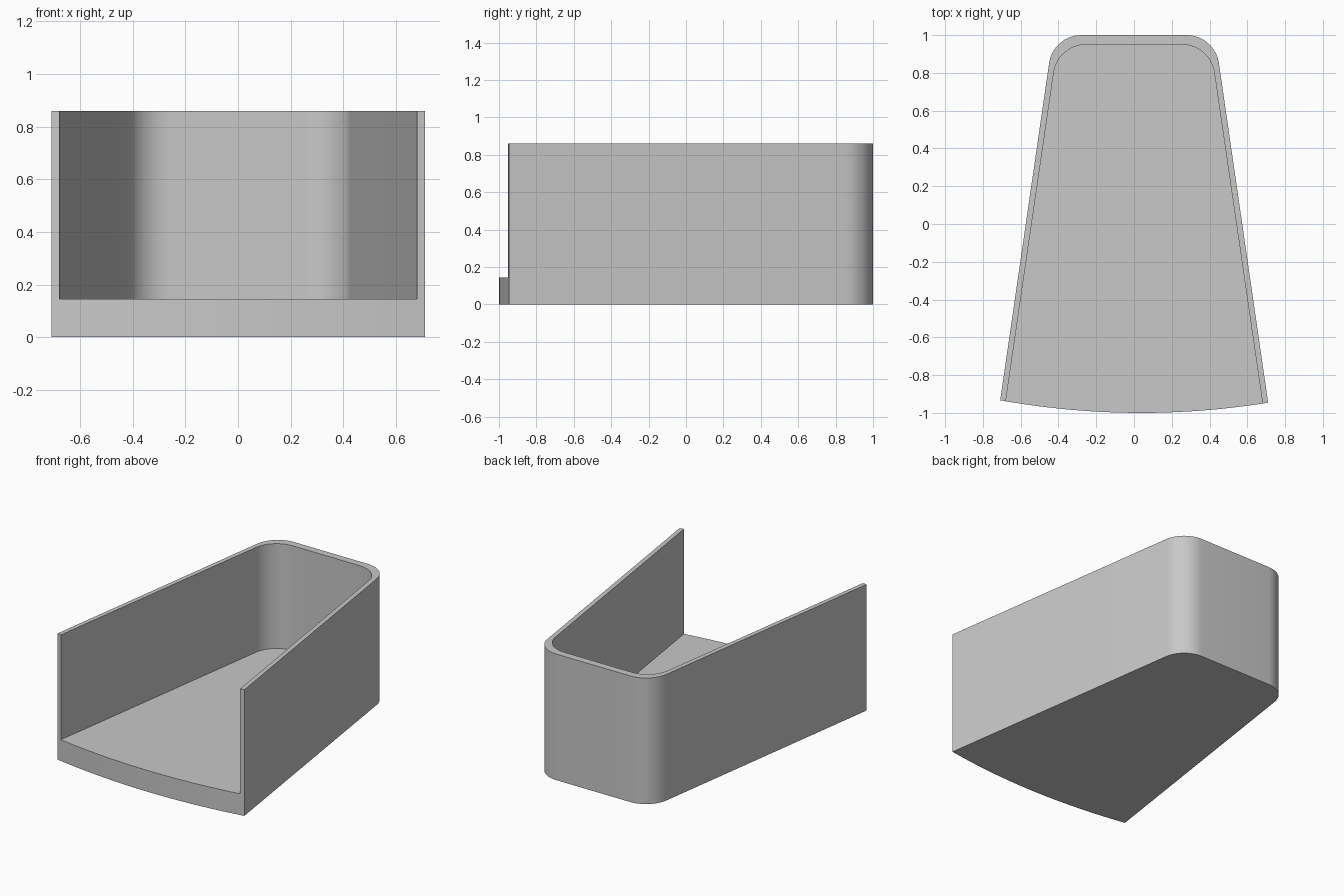
import bpy, bmesh
from math import atan, cos, sin, sqrt, pi, radians

if "Cube" in bpy.data.objects:
    bpy.data.objects.remove(bpy.data.objects["Cube"])

HEIGHT, FLOOR = 0.86, 0.145
RADIUS, STEPS = 0.173, 14


def front_y(x):
    """Shallow arc of the open front edge."""
    return -1 + (x - 0.038) ** 2 / 8.35


def u_outline(mid_width, slope, back):
    """Tapered U from the right front end, around the back, to the left."""
    cy = back - RADIUS
    cx = mid_width - slope * cy - RADIUS * sqrt(1 + slope ** 2)
    start = atan(slope)
    corner = []
    for i in range(STEPS + 1):
        a = start + (pi / 2 - start) * i / STEPS
        corner.append((cx + RADIUS * cos(a), cy + RADIUS * sin(a)))
    ends = []
    for side in (1, -1):
        y = -0.94
        for _ in range(6):
            x = side * (mid_width - slope * y)
            y = front_y(x)
        ends.append((x, y))
    mirrored = [(-x, y) for x, y in reversed(corner)]
    return [ends[0]] + corner + mirrored + [ends[1]]


outer = u_outline(0.573, 0.145, 1.0)
inner = u_outline(0.542, 0.146, 0.95)
x_left, x_right = inner[-1][0], inner[0][0]
arc = [x_left + (x_right - x_left) * i / 24 for i in range(25)]
arc = [(x, front_y(x)) for x in arc]

bm = bmesh.new()


def ring(points, z):
    return [bm.verts.new((x, y, z)) for x, y in points]


def strip(a, b):
    for i in range(len(a) - 1):
        bm.faces.new((a[i], a[i + 1], b[i + 1], b[i]))


out_low, out_top = ring(outer, 0), ring(outer, HEIGHT)
in_floor, in_top = ring(inner, FLOOR), ring(inner, HEIGHT)
arc_low = ring(arc, 0)
arc_floor = [in_floor[-1]] + ring(arc[1:-1], FLOOR) + [in_floor[0]]

# Outer wall, inner wall, rim and curved front lip
strip(out_low, out_top)
strip(in_floor, in_top)
strip(out_top, in_top)
strip(arc_low, arc_floor)

# Underside and tray floor
bm.faces.new(out_low + arc_low)
bm.faces.new(in_floor + arc_floor[1:-1])

# Front ends of the two side walls
for end, low in ((0, arc_low[-1]), (-1, arc_low[0])):
    bm.faces.new((out_low[end], low, in_floor[end], in_top[end], out_top[end]))

bmesh.ops.recalc_face_normals(bm, faces=bm.faces)
mesh = bpy.data.meshes.new("tapered_tray")
bm.to_mesh(mesh)
bm.free()

# Plain grey material
grey = bpy.data.materials.new("plain grey")
grey.use_nodes = True
colour = (0.58, 0.58, 0.58, 1)
grey.diffuse_color = colour
grey.node_tree.nodes["Principled BSDF"].inputs["Base Color"].default_value = colour
mesh.materials.append(grey)

tray = bpy.data.objects.new("tapered_tray", mesh)
bpy.context.collection.objects.link(tray)
bpy.ops.object.select_all(action="DESELECT")
tray.select_set(True)
bpy.context.view_layer.objects.active = tray
bpy.ops.object.shade_smooth_by_angle(angle=radians(30))
